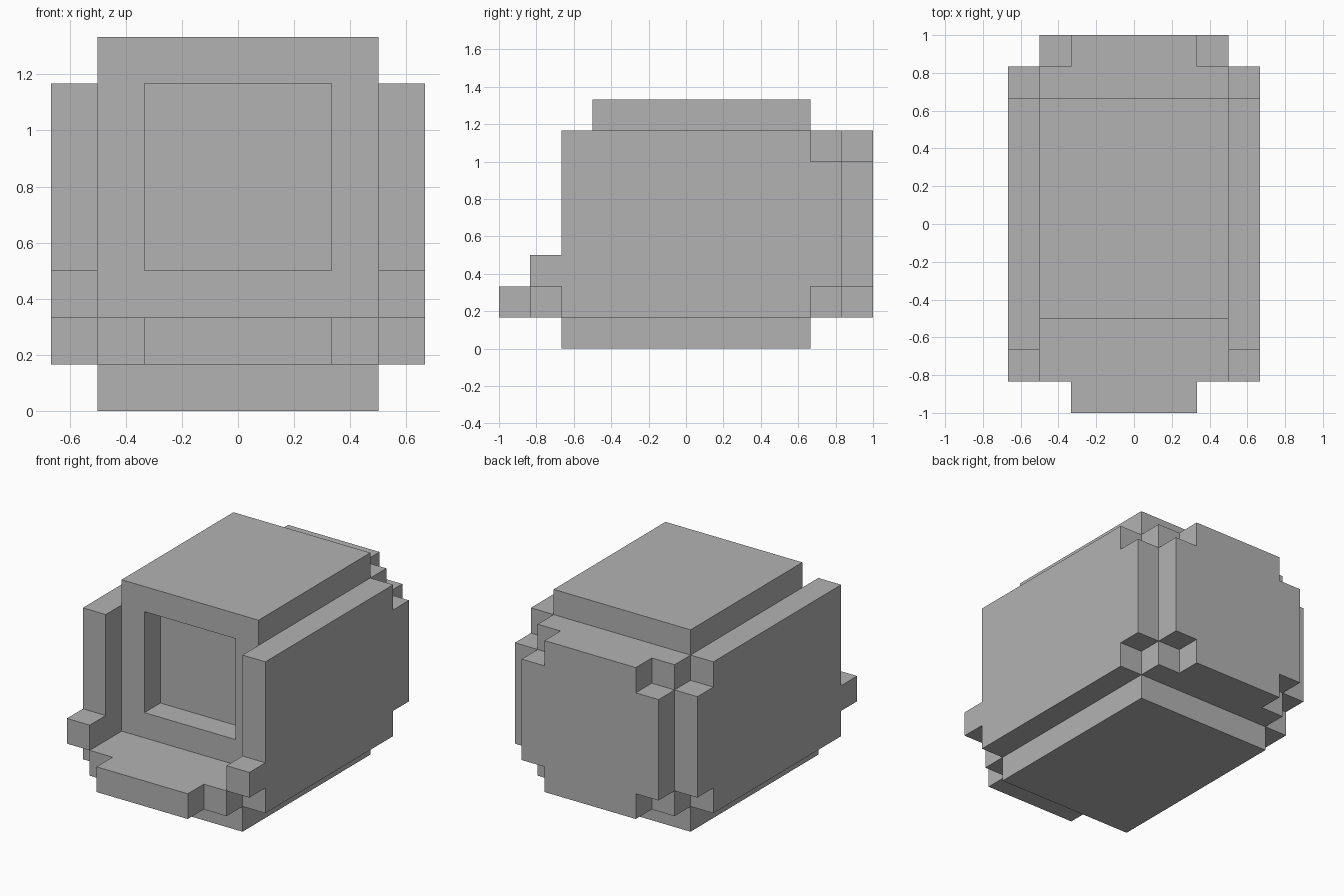
import bpy
import bmesh
from mathutils import Vector

cube = bpy.data.objects.get("Cube")
if cube:
    bpy.data.objects.remove(cube, do_unlink=True)

U = 1 / 6  # size of one block

# Single plain grey
grey = bpy.data.materials.new("plain grey")
grey.use_nodes = True
COLOUR = (0.45, 0.45, 0.45, 1)
grey.diffuse_color = COLOUR
grey.node_tree.nodes["Principled BSDF"].inputs["Base Color"].default_value = COLOUR


def prism(name, outline, axis, start, end):
    """Extrude a flat outline (in blocks) along an axis from start to end."""
    bm = bmesh.new()
    verts = []
    for p, q in outline:
        co = [p, q]
        co.insert("xyz".index(axis), start)
        verts.append(bm.verts.new(Vector(co) * U))
    face = bm.faces.new(verts)
    shift = Vector([(end - start) * U if a == axis else 0 for a in "xyz"])
    new = bmesh.ops.extrude_face_region(bm, geom=[face], use_keep_orig=True)["geom"]
    moved = [g for g in new if isinstance(g, bmesh.types.BMVert)]
    bmesh.ops.translate(bm, verts=moved, vec=shift)
    bmesh.ops.recalc_face_normals(bm, faces=bm.faces)
    mesh = bpy.data.meshes.new(name)
    bm.to_mesh(mesh)
    bm.free()
    mesh.materials.append(grey)
    obj = bpy.data.objects.new(name, mesh)
    bpy.context.collection.objects.link(obj)
    return obj


def rect(a, b, c, d):
    return [(a, c), (b, c), (b, d), (a, d)]


def mirrored(half):
    """Complete a right-hand outline with its reflection."""
    return half + [(-p, q) for p, q in reversed(half)]


# Bottom slab, body and roof
prism("base", rect(-3, 3, -4, 4), "z", 0, 1)
prism("body", rect(-3, 3, -2, 5), "z", 1, 7)
prism("roof", rect(-3, 3, -3, 4), "z", 7, 8)

# Open-topped frame around the recessed front window
prism("window_frame", mirrored([(3, 2), (3, 7), (2, 7), (2, 3)]), "y", -3, -2)

# Front ledge with a narrower lip
prism("front_ledge", mirrored([(2, -6), (2, -5), (3, -5), (3, -2)]), "z", 1, 2)

# Back panel with notched corners
prism("back_panel", mirrored([(2, 1), (2, 2), (3, 2), (3, 6), (2, 6), (2, 7)]), "y", 5, 6)

# Side panels: front nub and notched rear corners
side = [(-4, 1), (4, 1), (4, 2), (5, 2), (5, 6), (4, 6), (4, 7),
        (-4, 7), (-4, 3), (-5, 3), (-5, 2), (-4, 2)]
for name, s in (("left", 1), ("right", -1)):
    prism(name + "_side_panel", side, "x", 3 * s, 4 * s)
